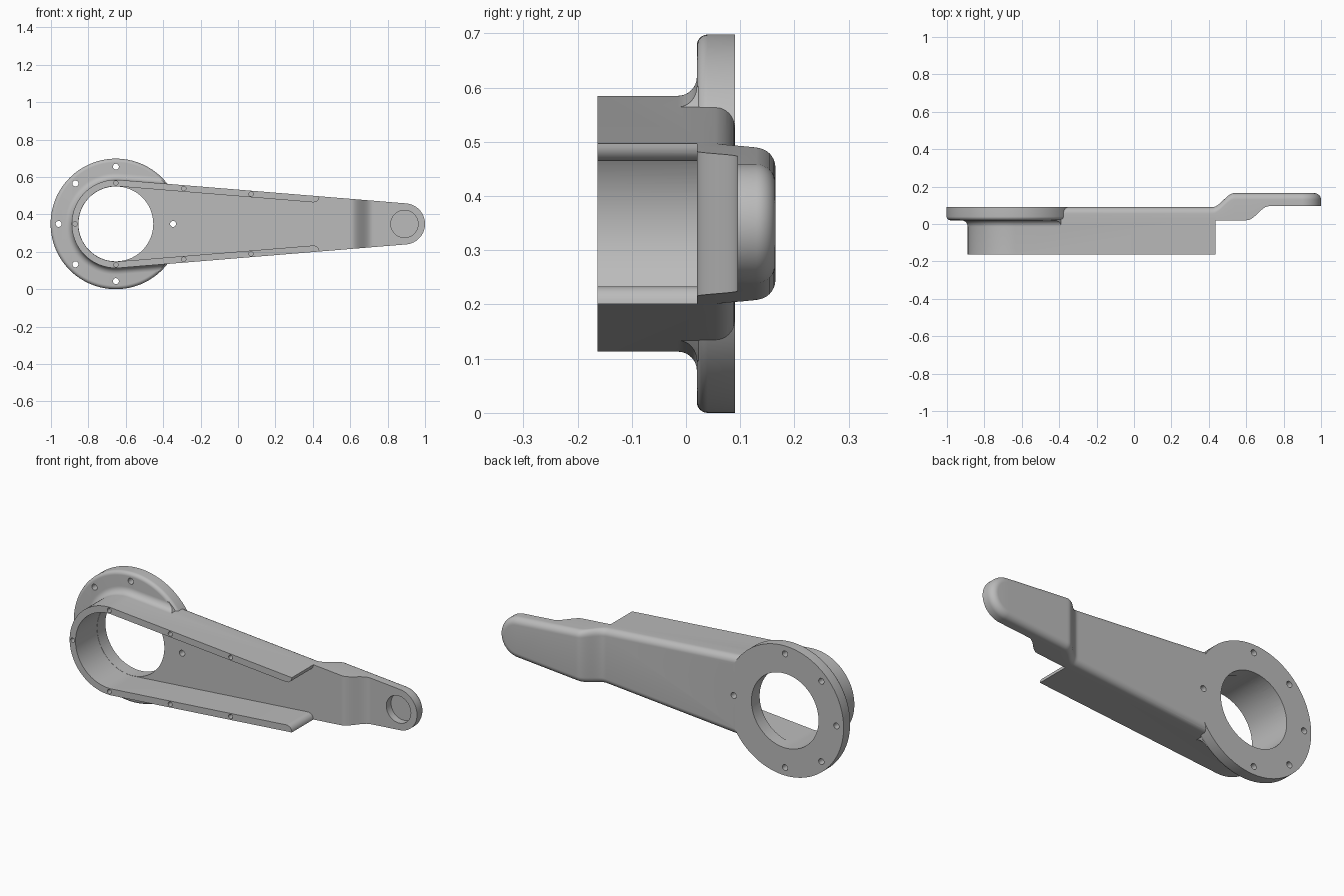
import bpy, bmesh, math
from math import sin, cos, pi
from mathutils import Matrix

if "Cube" in bpy.data.objects:
    bpy.data.objects.remove(bpy.data.objects["Cube"], do_unlink=True)

HUB, TIP, ZC = -0.653, 0.89, 0.349        # hub and tip centres
R_HUB, R_TIP = 0.236, 0.11
TH = math.acos((R_HUB - R_TIP) / (TIP - HUB))   # angle of the tangent sides
FACE, BACK, RIM = 0.02, 0.09, -0.163      # plate front, plate back, wall edge

grey = bpy.data.materials.new("plain grey")
grey.use_nodes = True
grey.diffuse_color = (0.5, 0.5, 0.5, 1)
grey.node_tree.nodes["Principled BSDF"].inputs["Base Color"].default_value = (0.5, 0.5, 0.5, 1)


def finish(bm, name):
    bmesh.ops.recalc_face_normals(bm, faces=bm.faces)
    me = bpy.data.meshes.new(name)
    bm.to_mesh(me)
    bm.free()
    me.materials.append(grey)
    ob = bpy.data.objects.new(name, me)
    bpy.context.collection.objects.link(ob)
    return ob


def arc(cx, r, a0, a1, n):
    return [(cx + r * cos(a0 + (a1 - a0) * i / n), r * sin(a0 + (a1 - a0) * i / n))
            for i in range(n + 1)]


def side(x, inset=0):
    """Half width of the tapered arm at x."""
    return (R_HUB - inset - (x - HUB) * cos(TH)) / sin(TH)


def taper(inset):
    """Upper half of the teardrop outline, hub end to tip end."""
    xs = [0.41 + 0.01 * i for i in range(34)]
    return (arc(HUB, R_HUB - inset, pi, TH, 40) + [(x, side(x, inset)) for x in xs]
            + arc(TIP, R_TIP - inset, TH, 0, 24))


def disc_outline(inset):
    return arc(HUB, 0.349 - inset, pi, 0, 64)


def loft(name, outline, layers):
    """Stack mirrored outlines; each layer is (inset, depth as a function of x)."""
    bm = bmesh.new()
    rings = []
    for inset, depth in layers:
        half = outline(inset)
        up = [bm.verts.new((x, depth(x), ZC + w)) for x, w in half]
        low = [up[0]] + [bm.verts.new((x, depth(x), ZC - w)) for x, w in half[1:-1]] + [up[-1]]
        rings.append((up, low))
    for a, b in zip(rings, rings[1:]):
        for p, q in zip(a, b):
            for i in range(len(p) - 1):
                bm.faces.new((p[i], p[i + 1], q[i + 1], q[i]))
    for up, low in (rings[0], rings[-1]):
        for i in range(len(up) - 1):
            quad = [up[i], up[i + 1], low[i + 1], low[i]]
            bm.faces.new(list(dict.fromkeys(quad)))
    return finish(bm, name)


def cylinders(name, specs):
    """Cylinders along y: (x, z, radius, y0, y1, segments)."""
    bm = bmesh.new()
    for x, z, r, y0, y1, n in specs:
        m = Matrix.Translation((x, (y0 + y1) / 2, z)) @ Matrix.Rotation(pi / 2, 4, 'X')
        bmesh.ops.create_cone(bm, cap_ends=True, segments=n, radius1=r, radius2=r,
                              depth=y1 - y0, matrix=m)
    return finish(bm, name)


def combine(ob, tool, operation):
    mod = ob.modifiers.new("cut", 'BOOLEAN')
    mod.object, mod.operation, mod.solver = tool, operation, 'EXACT'
    bpy.context.view_layer.objects.active = ob
    bpy.ops.object.modifier_apply(modifier=mod.name)
    bpy.data.objects.remove(tool, do_unlink=True)


def step(x, x0, x1):
    t = min(1, max(0, (x - x0) / (x1 - x0)))
    return 0.075 * t * t * (3 - 2 * t)


def front(x):
    return FACE + step(x, 0.605, 0.72)


def back(x):
    return BACK + step(x, 0.42, 0.535)


quarter = [pi / 2 * i / 8 for i in range(9)]

# Cranked plate with rounded back edge
R = 0.035
arm = loft("lever_arm", taper, [(0, front)] + [
    (R * (1 - cos(a)), lambda x, a=a: back(x) - R * (1 - sin(a))) for a in quarter])

# Flange disc with rounded front edge
E = 0.02
flange = loft("flange", disc_outline, [
    (E * (1 - sin(a)), lambda x, a=a: FACE + E * (1 - cos(a))) for a in quarter]
    + [(0, lambda x: BACK)])

# Concave fillet between wall and flange, kept within the disc
fillet = loft("fillet", taper, [
    (-R * (1 - cos(a)), lambda x, a=a: FACE - R + R * sin(a)) for a in quarter]
    + [(-R, lambda x: 0.03)])
combine(fillet, cylinders("clip", [(HUB, ZC, 0.34, -0.1, 0.1, 128)]), 'INTERSECT')
combine(fillet, loft("pocket", taper, [(0.03, lambda x: -0.1), (0.03, lambda x: 0.1)]),
        'DIFFERENCE')

# Open U-shaped wall with rounded ends
T = 0.035
ends = [(0.4 + T * sin(a), T * cos(a)) for a in quarter]
outer = arc(HUB, R_HUB, pi, TH, 40) + [(ends[-1][0], side(ends[-1][0]))]
inner = arc(HUB, R_HUB - T, pi, TH, 40) + [(x, side(x) - t) for x, t in ends[:-1]]
loop = ([(x, -w) for x, w in outer[:0:-1]] + outer + inner[::-1]
        + [(x, -w) for x, w in inner[1:]])
bm = bmesh.new()
cap = bm.faces.new([bm.verts.new((x, RIM, ZC + w)) for x, w in loop])
ext = bmesh.ops.extrude_face_region(bm, geom=[cap], use_keep_orig=True)
for v in ext["geom"]:
    if isinstance(v, bmesh.types.BMVert):
        v.co.y = 0.03
wall = finish(bm, "wall")

for part in (flange, fillet, wall):
    combine(arm, part, 'UNION')

# Bore, blind tip recess, flange holes and blind wall holes
holes = [(HUB, ZC, 0.2, -0.3, 0.3, 96), (TIP, ZC, 0.073, 0, 0.135, 48)]
for deg in (0, 90, 135, 180, 225, 270):
    a = math.radians(deg)
    holes.append((HUB + 0.306 * cos(a), ZC + 0.306 * sin(a), 0.016, -0.1, 0.2, 20))
holes.append((HUB - 0.218, ZC, 0.012, -0.2, -0.08, 16))
for x in (HUB, -0.29, 0.07):
    for s in (-1, 1):
        holes.append((x, ZC + s * (side(x) - 0.018), 0.012, -0.2, -0.08, 16))
combine(arm, cylinders("holes", holes), 'DIFFERENCE')

bpy.ops.object.select_all(action='DESELECT')
arm.select_set(True)
bpy.context.view_layer.objects.active = arm
bpy.ops.object.shade_smooth_by_angle(angle=math.radians(30))
